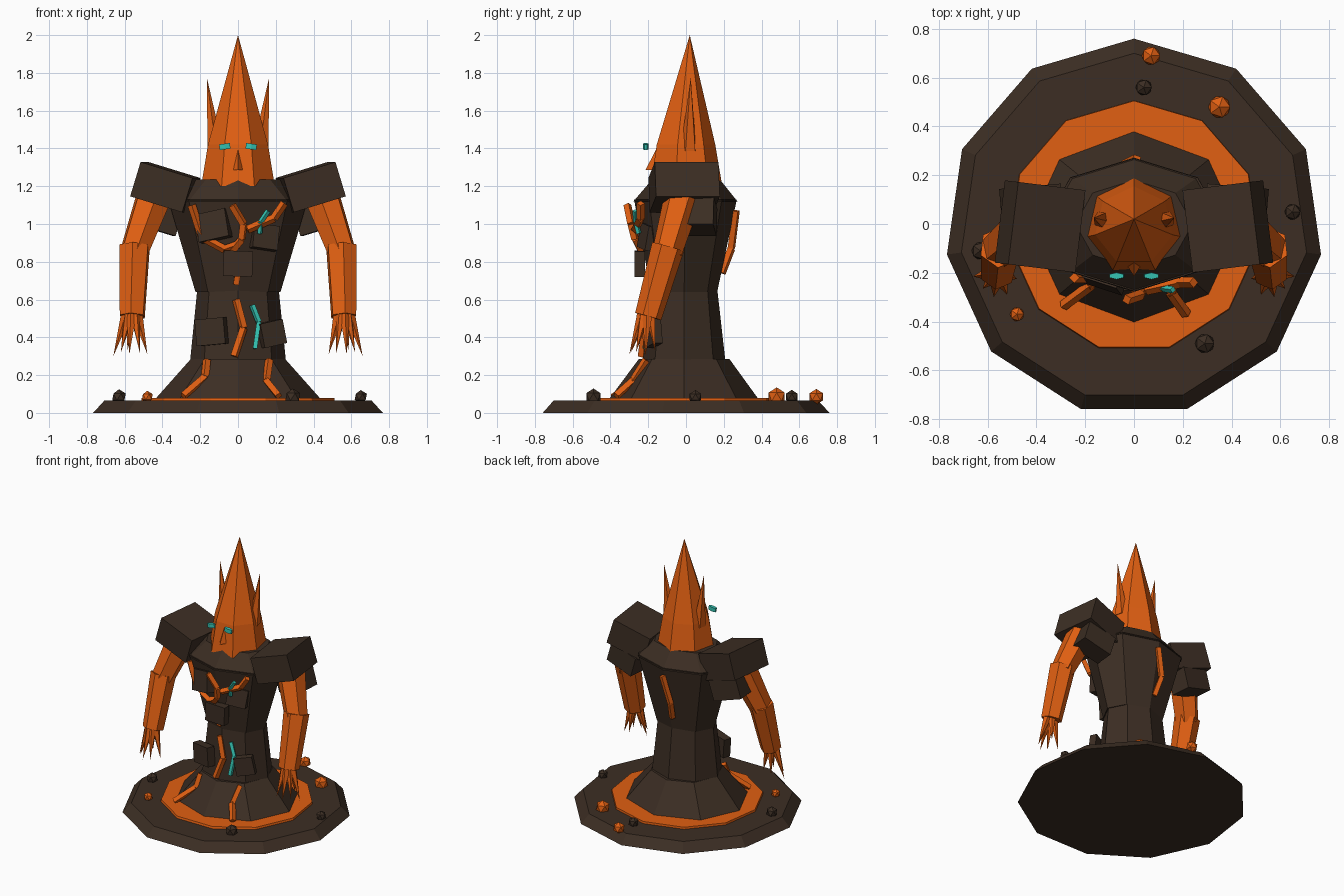
import bpy, bmesh, math
from mathutils import Vector, Matrix

if "Cube" in bpy.data.objects:
    bpy.data.objects.remove(bpy.data.objects["Cube"])


def material(name, rgb):
    m = bpy.data.materials.new(name)
    m.diffuse_color = (*rgb, 1)
    m.use_nodes = True
    m.node_tree.nodes["Principled BSDF"].inputs["Base Color"].default_value = m.diffuse_color
    return m


ROCK = material("dark rock", (0.045, 0.027, 0.017))
LAVA = material("lava orange", (0.75, 0.115, 0.006))
GLOW = material("glowing teal", (0.035, 0.55, 0.45))


def finish(name, bm, mat):
    bmesh.ops.recalc_face_normals(bm, faces=bm.faces)
    me = bpy.data.meshes.new(name)
    bm.to_mesh(me)
    bm.free()
    me.materials.append(mat)
    ob = bpy.data.objects.new(name, me)
    bpy.context.collection.objects.link(ob)
    return ob


def loft(name, sides, rings, mat):
    """Stack of elliptical rings (z, rx, ry, cy), first corner at +y."""
    bm = bmesh.new()
    loops = []
    for z, rx, ry, cy in rings:
        loops.append([bm.verts.new((rx * math.sin(math.tau * i / sides),
                                    cy + ry * math.cos(math.tau * i / sides), z))
                      for i in range(sides)])
    for a, b in zip(loops, loops[1:]):
        for i in range(sides):
            j = (i + 1) % sides
            bm.faces.new((a[i], a[j], b[j], b[i]))
    bm.faces.new(loops[0])
    bm.faces.new(loops[-1])
    bmesh.ops.remove_doubles(bm, verts=bm.verts, dist=1e-4)
    return finish(name, bm, mat)


def add_limb(bm, a, b, r1, r2, sides):
    a, b = Vector(a), Vector(b)
    d = b - a
    m = Matrix.Translation((a + b) / 2) @ d.to_track_quat('Z', 'Y').to_matrix().to_4x4()
    bmesh.ops.create_cone(bm, cap_ends=True, segments=sides, radius1=r1,
                          radius2=r2, depth=d.length, matrix=m)


def limb(name, a, b, r1, r2, mat, sides=6):
    bm = bmesh.new()
    add_limb(bm, a, b, r1, r2, sides)
    return finish(name, bm, mat)


def box(name, loc, size, mat, rot=(0, 0, 0)):
    bm = bmesh.new()
    bmesh.ops.create_cube(bm, size=1)
    for v in bm.verts:
        v.co = Vector(v.co) * Vector(size)
    ob = finish(name, bm, mat)
    ob.location = loc
    ob.rotation_euler = [math.radians(r) for r in rot]
    return ob


def crack(name, points, mat, r=0.022):
    bm = bmesh.new()
    for a, b in zip(points, points[1:]):
        add_limb(bm, a, b, r, r, 4)
    return finish(name, bm, mat)


# Base disc and lava pool
loft("base", 11, [(0, .775, .775, -.015), (.065, .715, .715, -.015)], ROCK)
loft("lava_pool", 11, [(.02, .525, .525, -.015), (.08, .515, .515, -.01)], LAVA)

# Body: skirt, waist, chest, collar
loft("skirt", 8, [(.06, .45, .405, -.012), (.285, .25, .24, -.01)], ROCK)
loft("waist", 8, [(.26, .255, .22, -.01), (.66, .215, .175, -.01)], ROCK)
loft("chest", 8, [(.64, .225, .175, -.01), (1.13, .37, .272, -.003)], ROCK)
loft("collar", 8, [(1.12, .37, .275, -.003), (1.235, .24, .18, 0)], ROCK)

# Head with pointed crown, nose, horns, eyes
loft("head", 7, [(1.2, .2, .2, -.008), (1.42, .163, .163, -.008),
                 (2.0, 0, 0, .02)], LAVA)
bm = bmesh.new()
corners = [bm.verts.new(p) for p in
           ((-.032, -.165, 1.285), (.032, -.165, 1.285), (0, -.215, 1.285), (0, -.14, 1.43))]
for f in ((0, 1, 2), (0, 2, 3), (1, 2, 3), (0, 1, 3)):
    bm.faces.new([corners[i] for i in f])
finish("nose", bm, LAVA)

for s, side in ((-1, "left"), (1, "right")):
    limb(side + "_horn", (s * .12, .015, 1.39), (s * .165, .025, 1.775), .045, 0, LAVA, 5)
    eye = loft(side + "_eye", 6, [(-.015, .033, .014, 0), (.015, .033, .014, 0)], GLOW)
    eye.location = (s * .07, -.213, 1.41)
    eye.rotation_euler[1] = s * math.radians(8)

    # Shoulder slabs
    box(side + "_shoulder", (s * .385, -.01, 1.195), (.29, .34, .19), ROCK,
        (0, -s * 17, s * 7))
    box(side + "_shoulder_under", (s * .42, .08, 1.04), (.22, .15, .15), ROCK,
        (0, -s * 17, -s * 5))

    # Arms and clawed hands
    limb(side + "_upper_arm", (s * .45, -.02, 1.13), (s * .55, -.1, .85), .1, .08, LAVA)
    limb(side + "_forearm", (s * .548, -.095, .88), (s * .56, -.2, .51), .088, .072, LAVA)
    bm = bmesh.new()
    for dx, dy, z in ((-.085, -.02, .31), (-.045, -.085, .32), (.01, -.095, .31),
                      (.055, -.06, .32), (.095, -.01, .3), (.02, .04, .33)):
        add_limb(bm, (s * (.56 + dx * .3), -.2 + dy * .3, .53),
                 (s * (.565 + dx), -.205 + dy, z), .03, 0, 5)
    finish(side + "_claws", bm, LAVA)

# Loose rock plates on the body
box("chest_plate_left", (-.13, -.225, .99), (.17, .06, .15), ROCK, (-8, -12, -18))
box("chest_plate_right", (.14, -.2, .93), (.14, .06, .13), ROCK, (-8, 8, 18))
box("belly_plate", (0, -.245, .79), (.155, .055, .135), ROCK, (0, 2, 0))
box("waist_plate_left", (-.14, -.2, .43), (.16, .06, .14), ROCK, (0, -5, -18))
box("waist_plate_right", (.18, -.175, .42), (.13, .05, .13), ROCK, (0, -12, 22))

# Lava cracks and glowing veins
crack("chest_crack_left", [(-.245, -.22, 1.1), (-.19, -.22, .93), (-.07, -.24, .865),
                           (0, -.25, .89)], LAVA)
crack("chest_crack_center", [(-.03, -.31, 1.1), (.03, -.29, 1.0), (.02, -.27, .92),
                             (-.03, -.24, .86)], LAVA)
crack("chest_crack_right", [(.245, -.24, 1.11), (.19, -.24, 1.03), (.05, -.27, .97)], LAVA)
crack("belly_crack", [(0, -.21, .74), (-.01, -.2, .68)], LAVA)
crack("waist_crack", [(-.01, -.2, .6), (.03, -.215, .45), (-.02, -.235, .3)], LAVA)
crack("skirt_crack_left", [(-.165, -.21, .28), (-.175, -.25, .19), (-.29, -.335, .09)], LAVA)
crack("skirt_crack_right", [(.165, -.21, .28), (.15, -.28, .17), (.215, -.37, .09)], LAVA)
crack("back_crack", [(.01, .265, 1.07), (-.04, .24, .87), (-.02, .19, .74)], LAVA)
crack("chest_vein", [(.16, -.27, 1.07), (.12, -.265, 1.01), (.115, -.25, .95)], GLOW, .014)
crack("waist_vein", [(.075, -.19, .57), (.11, -.2, .48), (.09, -.22, .34)], GLOW, .016)

# Pebbles scattered on the base
for i, (x, y, r, m) in enumerate((
        (.07, .69, .042, LAVA), (.35, .48, .05, LAVA), (-.48, -.37, .032, LAVA),
        (.04, .56, .037, ROCK), (.65, .05, .036, ROCK), (.29, -.49, .044, ROCK),
        (-.63, -.11, .04, ROCK))):
    bm = bmesh.new()
    bmesh.ops.create_icosphere(bm, subdivisions=1, radius=r)
    finish("pebble_%d" % i, bm, m).location = (x, y, .085)
